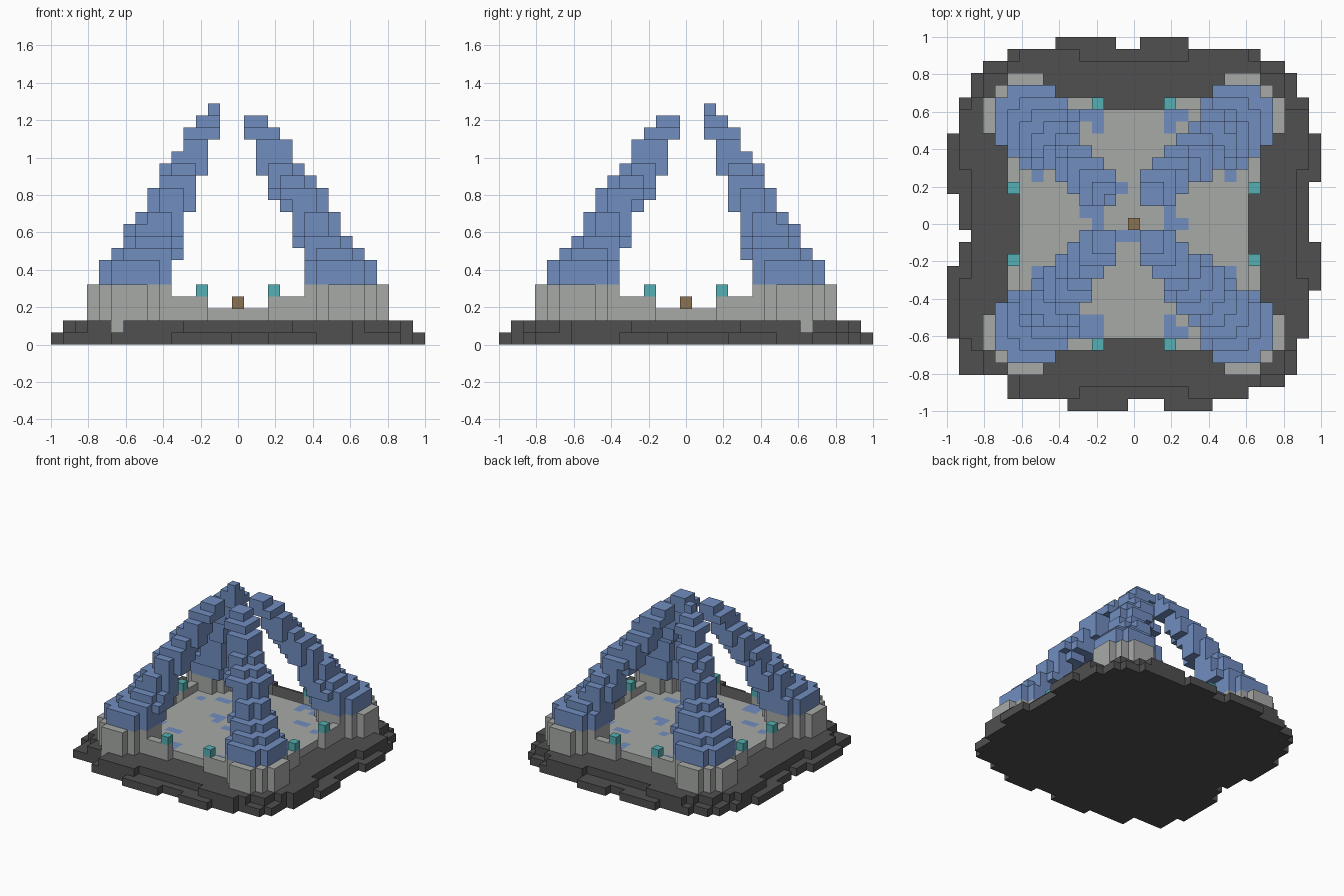
import bpy
import bmesh
from mathutils import Vector

if "Cube" in bpy.data.objects:
    bpy.data.objects.remove(bpy.data.objects["Cube"], do_unlink=True)

U = 2 / 31  # edge of one block


def material(name, r, g, b):
    m = bpy.data.materials.new(name)
    m.use_nodes = True
    m.diffuse_color = (r, g, b, 1)
    m.node_tree.nodes["Principled BSDF"].inputs["Base Color"].default_value = (r, g, b, 1)
    return m


DARK = material("dark stone", 0.08, 0.08, 0.08)
GREY = material("light stone", 0.39, 0.40, 0.39)
BLUE = material("blue stone", 0.165, 0.27, 0.53)
TEAL = material("teal lamp", 0.09, 0.43, 0.445)
BROWN = material("brown wood", 0.26, 0.17, 0.08)

SIDES = [Vector(s) for s in ((1, 0, 0), (-1, 0, 0), (0, 1, 0),
                             (0, -1, 0), (0, 0, 1), (0, 0, -1))]


def blocks(name, cells, mats, paint=None):
    """Outer skin of a set of grid cells as one object."""
    bm = bmesh.new()
    for c in cells:
        centre = Vector((c[0], c[1], c[2] + 0.5))
        for n in SIDES:
            if tuple(int(a + b) for a, b in zip(c, n)) in cells:
                continue
            s = Vector((n.y, n.z, n.x))
            t = n.cross(s)
            corners = [centre + (n + s * i + t * j) / 2
                       for i, j in ((-1, -1), (1, -1), (1, 1), (-1, 1))]
            face = bm.faces.new([bm.verts.new(p * U) for p in corners])
            if paint and n.z > 0:
                face.material_index = paint(c)
    bmesh.ops.remove_doubles(bm, verts=bm.verts, dist=U / 100)
    mesh = bpy.data.meshes.new(name)
    bm.to_mesh(mesh)
    bm.free()
    for m in mats:
        mesh.materials.append(m)
    obj = bpy.data.objects.new(name, mesh)
    bpy.context.collection.objects.link(obj)
    return obj


def rect(x0, x1, y0, y1, z):
    return {(x, y, z) for x in range(x0, x1 + 1) for y in range(y0, y1 + 1)}


def disc(x0, x1, y0, y1, z):
    """Rectangle of cells with its corners rounded off."""
    cx, cy = (x0 + x1) / 2, (y0 + y1) / 2
    rx, ry = (x1 - x0 + 1) / 2, (y1 - y0 + 1) / 2
    return {c for c in rect(x0, x1, y0, y1, z)
            if ((c[0] - cx) / rx) ** 2 + ((c[1] - cy) / ry) ** 2 <= 1.01}


QUADS = [(-1, 1), (1, 1), (-1, -1), (1, -1)]


def span(sign, inner, outer):
    return (inner, outer) if sign > 0 else (-outer, -inner)


# Corner pedestals, standing in the base
pedestal = set()
for sx, sy in QUADS:
    for z in range(1, 5):
        pedestal |= disc(*span(sx, 6, 12), *span(sy, 6, 12), z)

# Ragged lower base layer: x range, y range
base = set()
for r in ((-6, -2, 15, 15), (1, 4, 15, 15), (-10, 10, 14, 14), (-12, 12, 13, 13),
          (-13, 13, 11, 12), (-14, 14, 8, 10), (-15, 15, 4, 7), (-15, 14, 3, 3),
          (-14, 14, 0, 2), (-13, 14, -1, -1), (-14, 15, -3, -2), (-15, 15, -5, -4),
          (-15, 14, -9, -6), (-14, 13, -12, -10), (-10, 12, -13, -13),
          (-10, 9, -14, -14), (-5, -1, -15, -15), (3, 6, -15, -15)):
    base |= rect(*r, 0)
# Upper base layer, with two missing corner blocks
for r in ((10, 13), (12, 12), (13, 10)):
    base |= rect(-r[0], r[0], -r[1], r[1], 1)
for s in (-1, 1):
    lo, hi = span(s, 5, 9)
    base |= rect(lo, hi, -14, 14, 1) | rect(-14, 14, lo, hi, 1)
base -= {(-10, -13, 1), (13, 10, 1)} | pedestal
blocks("base", base, [DARK])

# Floor, low walls and pedestals
stone = pedestal | rect(-9, 9, -9, 9, 2)
lamps = set()
for sx, sy in QUADS:
    for z in (2, 3):
        lo, hi = span(sx, 3, 6)
        stone |= rect(lo, hi, sy * 10, sy * 10, z)
        lo, hi = span(sy, 3, 6)
        stone |= rect(sx * 10, sx * 10, lo, hi, z)
    lamps |= {(sx * 3, sy * 10, 4), (sx * 10, sy * 3, 4)}

# Blue patches in the floor
patches = {(-1, -1), (0, -1), (-1, 3), (1, 3), (-3, 0), (3, 0), (4, 0)}
for sx, sy in QUADS:
    patches |= {(sx * x, sy * y) for x, y in ((3, 9), (4, 9), (3, 8), (8, 4), (5, 5), (6, 5))}
patches |= {(-4, 1), (-3, 1), (3, 1), (5, 8), (-4, -8)}
blocks("floor_and_pedestals", stone, [GREY, BLUE],
       lambda c: int(c[2] == 2 and c[:2] in patches))

# Leaning arms: inner and outer reach of each layer
TALL = ([6, 6, 5, 5, 5, 5, 4, 4, 4, 3, 3, 3, 2, 2, 2],
        [11, 11, 10, 9, 9, 8, 7, 7, 6, 6, 5, 4, 4, 3, 2])
SHORT = ([6, 6, 6, 5, 5, 5, 4, 3, 3, 2, 2, 2, 1, 1],
         [11, 11, 10, 9, 8, 8, 7, 7, 6, 5, 4, 4, 3, 2])
NAMES = ["back_right_arm", "back_left_arm", "front_right_arm", "front_left_arm"]
for name, (sx, sy) in zip(NAMES, QUADS):
    px = TALL if sx < 0 else SHORT
    py = TALL if sy > 0 else SHORT
    arm = set()
    for k, (xi, xo, yi, yo) in enumerate(zip(*px, *py)):
        arm |= disc(*span(sx, xi, xo), *span(sy, yi, yo), 5 + k)
    blocks(name, arm, [BLUE])

# Lamps on the wall ends and the centre post
blocks("lamps", lamps, [TEAL])
blocks("centre_post", {(0, 0, 3)}, [BROWN])
